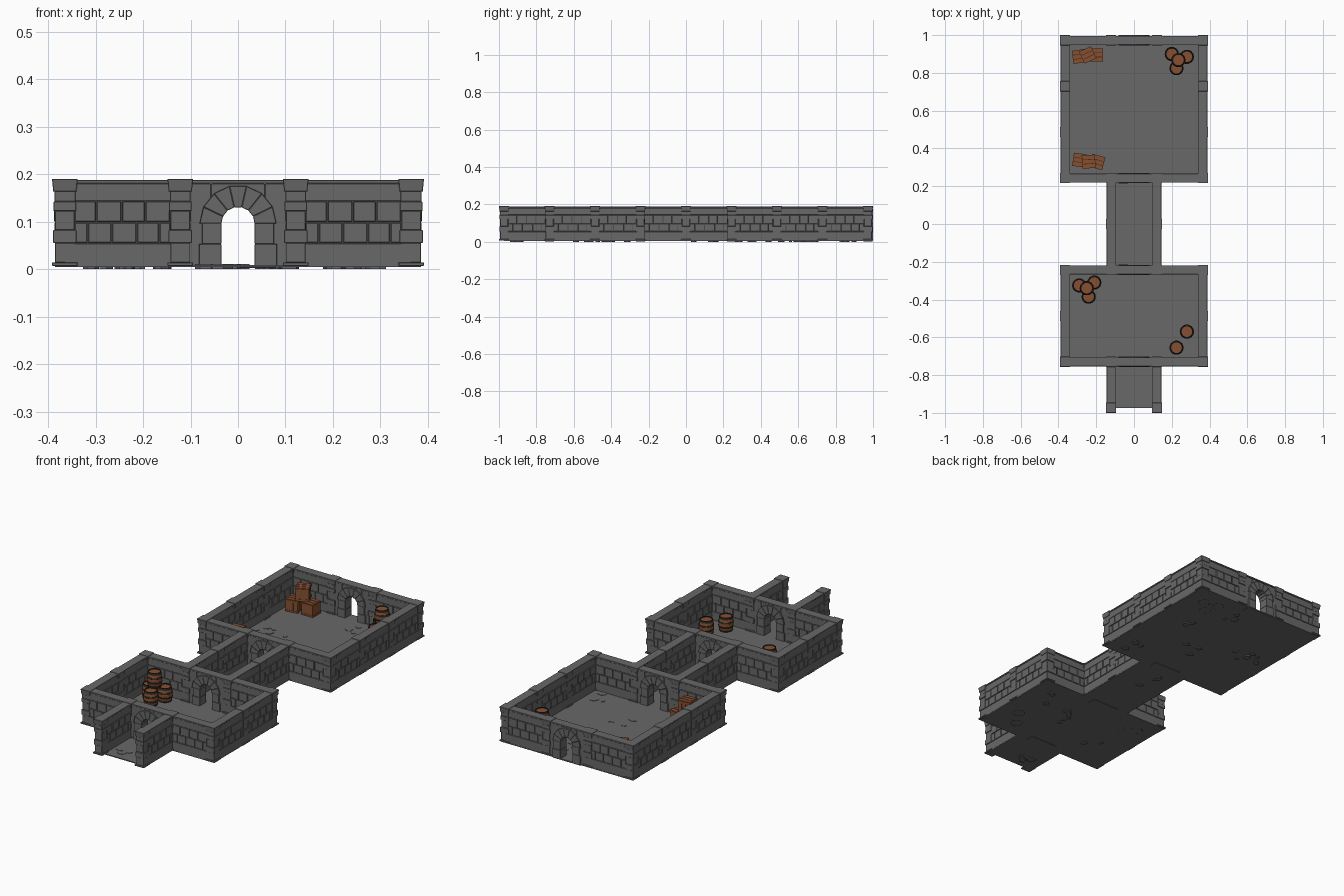
import bpy, bmesh, random
from math import sin, cos, pi, radians
from mathutils import Matrix, Vector

random.seed(4)
old = bpy.data.objects.get("Cube")
if old:
    bpy.data.objects.remove(old, do_unlink=True)


def material(name, rgb):
    m = bpy.data.materials.new(name)
    m.use_nodes = True
    m.diffuse_color = (*rgb, 1)
    m.node_tree.nodes["Principled BSDF"].inputs["Base Color"].default_value = (*rgb, 1)
    return m


STONE = material("grey stone", (0.14, 0.14, 0.14))
MORTAR = material("dark mortar", (0.07, 0.07, 0.07))
WOOD = material("brown wood", (0.24, 0.08, 0.03))
GAP = material("dark wood", (0.06, 0.022, 0.01))
IRON = material("dark iron", (0.025, 0.022, 0.02))


def box(bm, lo, hi, mat=0):
    lo, hi = Vector(lo), Vector(hi)
    mtx = Matrix.Translation((lo + hi) / 2) @ Matrix.Diagonal((*(hi - lo), 1))
    verts = bmesh.ops.create_cube(bm, size=1, matrix=mtx)["verts"]
    for f in {f for v in verts for f in v.link_faces}:
        f.material_index = mat
    return verts


def slab(bm, x, y, z0, z1, mat=0):
    """Box centred on the z axis with half sizes x and y."""
    return box(bm, (-x, -y, z0), (x, y, z1), mat)


def finish(bm, name, mats, bevel=0.0):
    if bevel:
        bmesh.ops.bevel(bm, geom=bm.edges[:], offset=bevel, segments=1, affect='EDGES')
    bmesh.ops.recalc_face_normals(bm, faces=bm.faces[:])
    me = bpy.data.meshes.new(name)
    bm.to_mesh(me)
    bm.free()
    for m in mats:
        me.materials.append(m)
    return me


def place(me, name, x, y, z=0.0, turn=0.0):
    ob = bpy.data.objects.new(name, me)
    ob.location = (x, y, z)
    ob.rotation_euler.z = turn
    bpy.context.collection.objects.link(ob)
    return ob


STEP = 0.2432          # spacing of pillars
HALF = STEP / 2


def pillar_mesh():
    bm = bmesh.new()
    slab(bm, 0.027, 0.027, 0.007, 0.014)
    z = 0.014
    for h, r in ((0.041, 0.021), (0.027, 0.0245), (0.04, 0.0205), (0.02, 0.024), (0.022, 0.022)):
        slab(bm, r, r, z, z + h)
        z += h
    # flared cap
    cap = slab(bm, 0.027, 0.027, 0.163, 0.19)
    for v in cap:
        if v.co.z < 0.17:
            v.co.x *= 0.9
            v.co.y *= 0.9
    return finish(bm, "pillar", [STONE], 0.001)


def wall_mesh():
    bm = bmesh.new()
    slab(bm, HALF, 0.021, 0.007, 0.054)
    slab(bm, HALF, 0.0175, 0.05, 0.146, 1)
    slab(bm, HALF, 0.021, 0.144, 0.18)
    slab(bm, HALF, 0.0235, 0.18, 0.188)
    # two staggered courses of through bricks
    for z0, z1, start in ((0.056, 0.097, -0.125), (0.1, 0.142, -0.1)):
        x = start
        while x < 0.095:
            w = random.uniform(0.042, 0.052)
            d = random.uniform(0.021, 0.023)
            box(bm, (max(x, -0.1), -d, z0), (min(x + w, 0.1), d, z1))
            x += w + 0.003
    return finish(bm, "wall", [STONE, MORTAR], 0.001)


def doorway_mesh():
    bm = bmesh.new()
    # wall beside and above the opening
    for s in (-1, 1):
        a, b = sorted((s * 0.057, s * HALF))
        box(bm, (a, -0.02, 0.007), (b, 0.02, 0.18))
        # jamb blocks
        z = 0.006
        for h, out in ((0.047, 0.082), (0.044, 0.076)):
            a, b = sorted((s * 0.035, s * out))
            box(bm, (a, -0.027, z), (b, 0.027, z + h))
            z += h
    box(bm, (-0.057, -0.02, 0.15), (0.057, 0.02, 0.18))
    slab(bm, HALF, 0.0235, 0.18, 0.188)
    slab(bm, 0.08, 0.025, 0.002, 0.009)
    # wedge stones of the arch
    n = 7
    for i in range(n):
        for v in slab(bm, 0.5, 0.5, -0.5, 0.5):
            r = 0.058 + v.co.x * 0.046
            a = (i + 0.5 + v.co.z) * pi / n
            v.co = (r * cos(a), v.co.y * 0.054, 0.096 + r * sin(a))
    return finish(bm, "doorway", [STONE], 0.001)


def barrel_mesh():
    bm = bmesh.new()
    upper = [(0.037, 0.04), (0.0365, 0.048), (0.038, 0.049), (0.0365, 0.056), (0.035, 0.056),
             (0.0325, 0.069), (0.034, 0.069), (0.032, 0.08), (0.028, 0.08), (0.028, 0.076), (0, 0.076)]
    prof = [(r, 0.08 - z) for r, z in reversed(upper[1:])] + upper
    verts = [bm.verts.new((r, 0, z)) for r, z in prof]
    edges = [bm.edges.new(p) for p in zip(verts, verts[1:])]
    bmesh.ops.spin(bm, geom=verts + edges, cent=(0, 0, 0), axis=(0, 0, 1),
                   angle=2 * pi, steps=14, use_duplicate=False)
    bmesh.ops.remove_doubles(bm, verts=bm.verts[:], dist=0.0002)
    # hoops are dark iron
    for f in bm.faces:
        c = f.calc_center_median()
        h = abs(c.z - 0.04)
        lid = c.xy.length < 0.0272
        f.material_index = int(not lid and (h > 0.028 or 0.008 < h < 0.0162))
    return finish(bm, "barrel", [WOOD, IRON])


def crate_mesh():
    bm = bmesh.new()
    slab(bm, 0.031, 0.031, 0.002, 0.066, 1)
    # upright boards wrapped round the core
    for i in (-1, 0, 1):
        c = i * 0.0225
        box(bm, (-0.033, c - 0.0095, 0), (0.033, c + 0.0095, 0.069))
        box(bm, (c - 0.0095, -0.033, 0), (c + 0.0095, 0.033, 0.064))
    # top and bottom rails
    for z in (0.002, 0.056):
        for s in (-1, 1):
            a, b = sorted((s * 0.03, s * 0.035))
            box(bm, (-0.035, a, z), (0.035, b, z + 0.01))
            box(bm, (a, -0.035, z), (b, 0.035, z + 0.01))
    return finish(bm, "crate", [WOOD, GAP])


# Floors
for name, x, y0, y1 in (("large_room_floor", 0.385, 0.222, 0.995),
                        ("small_room_floor", 0.385, -0.751, -0.222),
                        ("passage_floor", 0.142, -0.222, 0.222),
                        ("entry_floor", 0.142, -0.973, -0.751)):
    bm = bmesh.new()
    box(bm, (-x, y0, 0.004), (x, y1, 0.009))
    place(finish(bm, name, [STONE]), name, 0, 0)

# Loose flagstones set through the floor
bm = bmesh.new()
for cx, cy in ((0.1, -0.37), (0.24, -0.36), (-0.2, -0.52), (0.05, -0.5), (-0.02, -0.86), (-0.02, 0.1),
               (-0.2, 0.6), (-0.28, 0.6), (0.07, 0.83), (0.24, 0.62), (0.25, 0.35), (0.05, 0.5)):
    for k in range(3):
        spot = Vector((cx + random.uniform(-0.05, 0.05), cy + random.uniform(-0.07, 0.07), 0.0055))
        r = random.uniform(0.012, 0.026)
        mtx = (Matrix.Translation(spot) @ Matrix.Rotation(random.uniform(0, pi), 4, 'Z')
               @ Matrix.Diagonal((1, random.uniform(0.6, 0.9), 1, 1)))
        bmesh.ops.create_cone(bm, cap_ends=True, segments=random.choice((4, 5, 6)),
                              radius1=r, radius2=r, depth=0.011, matrix=mtx)
place(finish(bm, "flagstones", [STONE]), "flagstones", 0, 0)

# Walls on a grid: x in half steps, y in whole steps
pillar, wall, doorway = pillar_mesh(), wall_mesh(), doorway_mesh()
posts = set()
for s in (-1, 1):
    for row in (-3, -2, -1, 1, 2, 3):            # room side walls
        if row != 3:
            if row not in (-1,) and row != -3 or row == -3:
                place(wall, "room_side_wall", s * 3 * HALF, (row + 0.5) * STEP, 0, pi / 2)
        posts.add((s * 3, row))
    for row in (-4, -1, 0):                      # passage walls
        place(wall, "passage_wall", s * HALF, (row + 0.5) * STEP, 0, pi / 2)
    for row in (-3, -1, 1, 4):                   # room end walls
        place(wall, "room_end_wall", s * STEP, row * STEP)
        posts.update({(s, row), (s * 3, row)})
    place(wall, "room_side_wall", s * 3 * HALF, 3.5 * STEP, 0, pi / 2)
    posts.update({(s, -4), (s, 0)})
for row in (-3, -1, 1, 4):
    place(doorway, "doorway", 0, row * STEP)
for px, row in sorted(posts):
    place(pillar, "pillar", px * HALF, row * STEP)

# Barrels
barrel = barrel_mesh()
for x, y, level in ((0.2, 0.9, 0), (0.28, 0.885, 0), (0.225, 0.825, 0), (0.235, 0.868, 1),
                    (-0.29, -0.325, 0), (-0.21, -0.31, 0), (-0.24, -0.385, 0), (-0.25, -0.34, 1),
                    (0.28, -0.57, 0), (0.225, -0.655, 0)):
    place(barrel, "barrel", x, y, 0.004 + level * 0.08)

# Crates
crate = crate_mesh()
for x, y, level, turn in ((-0.29, 0.887, 0, 8), (-0.2, 0.895, 0, 0), (-0.245, 0.895, 1, 25),
                          (-0.288, 0.338, 0, -8), (-0.194, 0.328, 0, -15), (-0.24, 0.33, 1, 4)):
    place(crate, "crate", x, y, 0.005 + level * 0.07, radians(turn))
